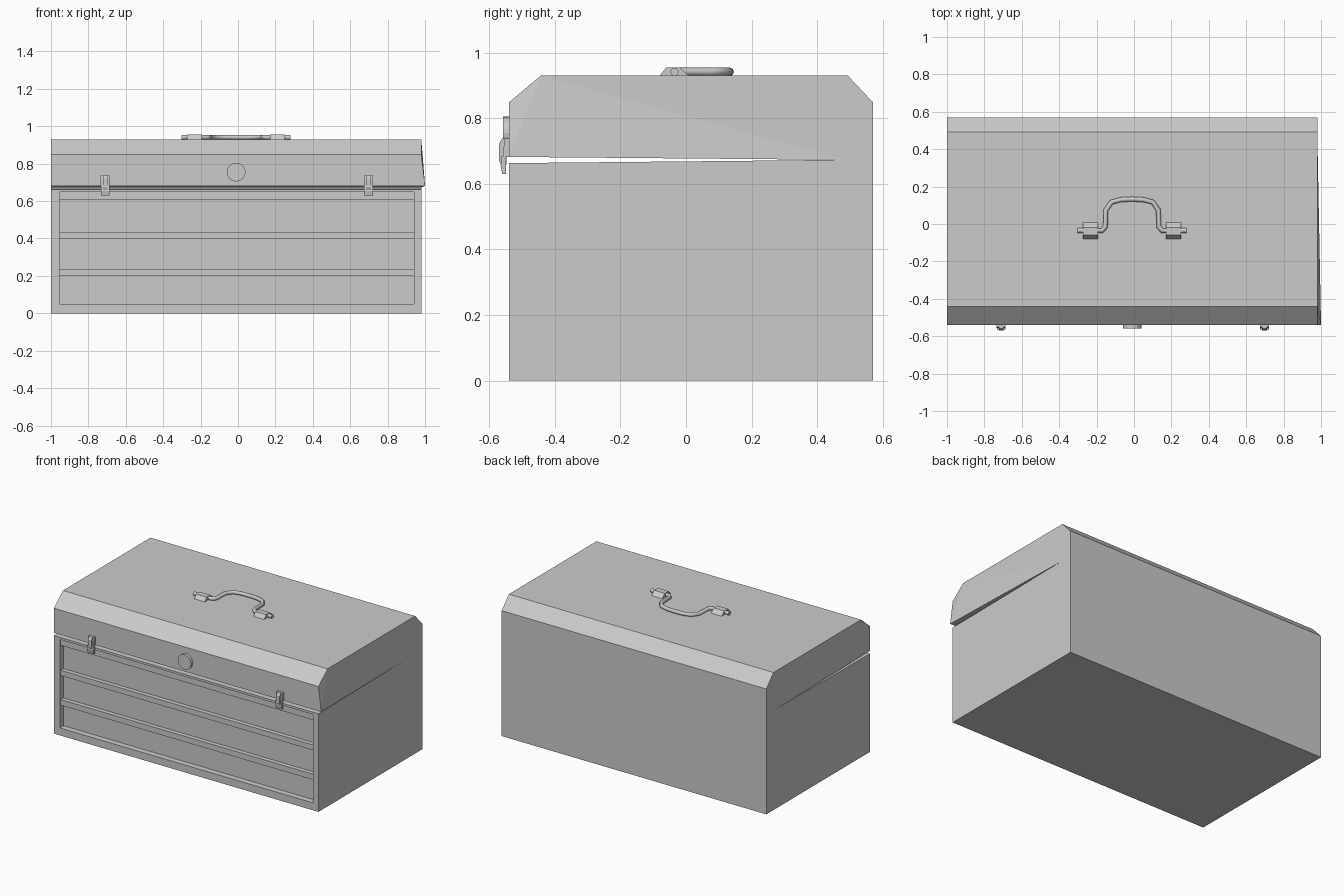
import bpy, bmesh, math
from mathutils import Matrix

if "Cube" in bpy.data.objects:
    bpy.data.objects.remove(bpy.data.objects["Cube"])

CX = -0.01  # centre line of the box


def finish(name, bm):
    bmesh.ops.recalc_face_normals(bm, faces=bm.faces)
    mesh = bpy.data.meshes.new(name)
    bm.to_mesh(mesh)
    bm.free()
    obj = bpy.data.objects.new(name, mesh)
    bpy.context.collection.objects.link(obj)
    return obj


def prism(name, profile, x0, x1, tweak=None):
    """Extrude a (y, z) profile from x0 to x1."""
    bm = bmesh.new()
    face = bm.faces.new([bm.verts.new((x0, y, z)) for y, z in profile])
    ext = bmesh.ops.extrude_face_region(bm, geom=[face])["geom"]
    new = [v for v in ext if isinstance(v, bmesh.types.BMVert)]
    bmesh.ops.translate(bm, verts=new, vec=(x1 - x0, 0, 0))
    if tweak:
        tweak(bm)
    return finish(name, bm)


def box(name, x0, x1, y0, y1, z0, z1):
    return prism(name, [(y0, z0), (y1, z0), (y1, z1), (y0, z1)], x0, x1)


# Body with a slightly sloping top, leaving the open wedge under the lid
body = prism("body", [(-0.54, 0), (0.57, 0), (0.57, 0.673), (0.485, 0.673),
                      (-0.54, 0.663)], -0.99 - 0.01, 0.98)

# Recess in the front of the body
cutter = box("recess_cutter", -0.955, 0.94, -0.65, -0.50, 0.05, 0.648)
cutter.hide_render = True
mod = body.modifiers.new("recess", "BOOLEAN")
mod.operation = "DIFFERENCE"
mod.solver = "EXACT"
mod.object = cutter
bpy.context.view_layer.objects.active = body
bpy.ops.object.modifier_apply(modifier=mod.name)
bpy.data.objects.remove(cutter)

# Drawer pull ledges
for i, (z0, z1) in enumerate([(0.20, 0.238), (0.40, 0.436), (0.605, 0.648)]):
    box(f"drawer_ledge_{i + 1}", -0.955, 0.94, -0.53, -0.50, z0, z1)


# Lid with chamfered long edges; its lower front right corner flares out
def flare(bm):
    corner = max(bm.verts, key=lambda v: v.co.x - v.co.y - v.co.z)
    corner.co.x = 1.0
    bm.normal_update()
    bmesh.ops.triangulate(bm, faces=[f for f in bm.faces if f.normal.x > 0.7
                                     or f.normal.x < -0.7])


prism("lid", [(-0.54, 0.682), (0.485, 0.673), (0.57, 0.673), (0.57, 0.848),
              (0.493, 0.93), (-0.442, 0.93), (-0.54, 0.848)], -1.0, 0.98, flare)

# Round lock plate
bm = bmesh.new()
bmesh.ops.create_cone(bm, cap_ends=True, segments=24, radius1=0.05, radius2=0.05,
                      depth=0.018,
                      matrix=Matrix.Translation((CX, -0.549, 0.755))
                      @ Matrix.Rotation(math.pi / 2, 4, "X"))
lock = finish("lock_plate", bm)

# Two front latches and two handle brackets, mirrored about the centre line
for side, s in (("left", -1), ("right", 1)):
    lx = CX + s * 0.704 + 0.004
    prism(f"{side}_latch_plate", [(-0.538, 0.682), (-0.538, 0.738), (-0.552, 0.738),
                                  (-0.556, 0.71), (-0.556, 0.682)],
          lx - 0.024, lx + 0.024)
    prism(f"{side}_latch_lever", [(-0.545, 0.738), (-0.56, 0.738), (-0.57, 0.722),
                                  (-0.57, 0.672), (-0.562, 0.655), (-0.559, 0.63),
                                  (-0.551, 0.63), (-0.547, 0.665)],
          lx - 0.013, lx + 0.013)
    prism(f"{side}_latch_catch", [(-0.548, 0.63), (-0.56, 0.63), (-0.565, 0.655),
                                  (-0.562, 0.685), (-0.548, 0.685)],
          lx - 0.023, lx + 0.023)

    hx = CX + s * 0.222
    prism(f"{side}_handle_bracket", [(-0.08, 0.93), (-0.06, 0.955), (-0.02, 0.955),
                                     (0.008, 0.93)], hx - 0.04, hx + 0.04)

# Carrying handle lying flat on the lid
half = [(0.292, -0.035), (0.16, -0.035), (0.143, -0.015), (0.14, 0.075),
        (0.11, 0.117), (0.06, 0.13)]
path = [(-x, y) for x, y in half] + [(0, 0.133)] + half[::-1]
curve = bpy.data.curves.new("handle", "CURVE")
curve.dimensions = "3D"
curve.bevel_depth = 0.013
curve.bevel_resolution = 2
curve.use_fill_caps = True
spline = curve.splines.new("POLY")
spline.points.add(len(path) - 1)
for p, (x, y) in zip(spline.points, path):
    p.co = (CX + x, y, 0.941, 1)
handle = bpy.data.objects.new("handle", curve)
bpy.context.collection.objects.link(handle)
